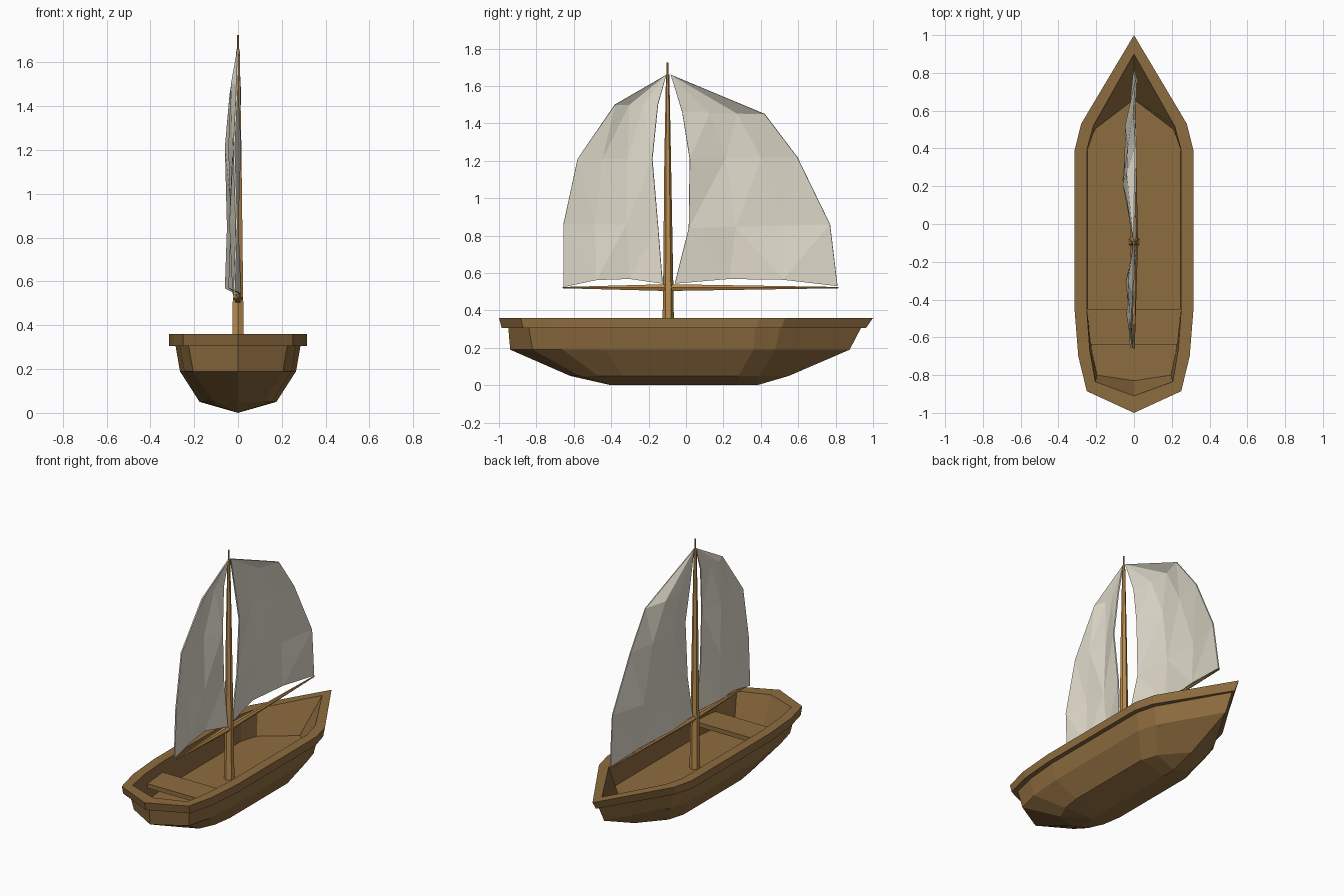
import bpy, bmesh, math
from mathutils import Vector

if "Cube" in bpy.data.objects:
    bpy.data.objects.remove(bpy.data.objects["Cube"])


def material(name, rgb):
    m = bpy.data.materials.new(name)
    m.diffuse_color = (*rgb, 1)
    m.use_nodes = True
    m.node_tree.nodes["Principled BSDF"].inputs["Base Color"].default_value = m.diffuse_color
    return m


HULL_WOOD = material("hull_wood", (0.27, 0.15, 0.05))
SPAR_WOOD = material("spar_wood", (0.50, 0.27, 0.08))
CANVAS = material("canvas", (0.75, 0.71, 0.60))


def finish(name, bm, mat):
    bmesh.ops.remove_doubles(bm, verts=bm.verts, dist=1e-4)
    bmesh.ops.recalc_face_normals(bm, faces=bm.faces)
    me = bpy.data.meshes.new(name)
    bm.to_mesh(me)
    bm.free()
    me.materials.append(mat)
    ob = bpy.data.objects.new(name, me)
    bpy.context.collection.objects.link(ob)
    return ob


def loft(bm, rings, cap_start=False, cap_end=False):
    """Skin closed rings of equal point counts."""
    vs = [[bm.verts.new(p) for p in r] for r in rings]
    n = len(vs[0])
    for a, b in zip(vs, vs[1:]):
        for i in range(n):
            j = (i + 1) % n
            bm.faces.new((a[i], a[j], b[j], b[i]))
    if cap_start:
        bm.faces.new(vs[0])
    if cap_end:
        bm.faces.new(vs[-1])


def deck_ring(z, half):
    """Bow-to-stern half outline mirrored into a closed ring."""
    return [(x, y, z) for x, y in half] + [(-x, y, z) for x, y in half[-2:0:-1]]


# Hull: floor, inner wall, rim, outer planking, bilge, keel line
bm = bmesh.new()
floor = [(0, .66), (.21, .50), (.247, .39), (.247, -.45), (.222, -.68), (.195, -.80), (0, -.83)]
rim_in = [(0, .90), (.215, .52), (.25, .39), (.25, -.45), (.235, -.66), (.205, -.835), (0, -.91)]
rim_out = [(0, 1.0), (.28, .53), (.315, .39), (.315, -.45), (.295, -.70), (.25, -.885), (0, -1.0)]
rim_low = [(0, .962), (.28, .51), (.315, .38), (.315, -.45), (.295, -.69), (.25, -.87), (0, -.985)]
plank = [(0, .935), (.25, .50), (.285, .37), (.285, -.44), (.265, -.67), (.225, -.84), (0, -.95)]
chine = [(0, .875), (.23, .48), (.265, .36), (.265, -.43), (.245, -.66), (.205, -.82), (0, -.94)]
bilge = [(0, .55), (.14, .39), (.175, .28), (.175, -.34), (.155, -.47), (.11, -.57), (0, -.62)]
keel = [(0, max(-.40, min(.38, y))) for _, y in bilge]
levels = [(.18, floor), (.36, rim_in), (.36, rim_out), (.305, rim_low),
          (.305, plank), (.19, chine), (.05, bilge), (0, keel)]
loft(bm, [deck_ring(z, h) for z, h in levels], cap_start=True)
finish("hull", bm, HULL_WOOD)

# Seat board across the stern half
bm = bmesh.new()
seat = [(-.249, -.45), (.249, -.45), (.23, -.64), (-.23, -.64)]
loft(bm, [[(x, y, z) for x, y in seat] for z in (.26, .29)], True, True)
finish("seat", bm, HULL_WOOD)


def spar(name, stations, axis, sides=6):
    """Tapered pole through (centre, radius) stations along axis z or y."""
    bm = bmesh.new()
    rings = []
    for c, r in stations:
        ring = []
        for i in range(sides):
            a = 2 * math.pi * i / sides
            u, v = r * math.cos(a), r * math.sin(a)
            c = Vector(c)
            ring.append(c + (Vector((v, u, 0)) if axis == "z" else Vector((u, 0, v))))
        rings.append(ring)
    loft(bm, rings, True, True)
    return finish(name, bm, SPAR_WOOD)


spar("mast", [((0, -.095, .17), .033), ((0, -.095, .55), .027), ((0, -.098, 1.2), .018),
              ((0, -.098, 1.66), .009), ((0, -.098, 1.661), .005), ((0, -.098, 1.725), .005)], "z")
spar("boom", [((0, -.66, .522), .004), ((0, -.10, .522), .021), ((0, .815, .522), .004)], "y")


def sail(name, luff, leech, foot_rise, belly, apex):
    """Grid between luff and leech edges, pinched at the apex, bulging to -x."""
    bm = bmesh.new()
    cols = len(belly)
    rows = []
    for k, ((y0, z0), (y1, z1)) in enumerate(zip(luff, leech)):
        row = []
        for i in range(cols):
            t = i / (cols - 1)
            rise = foot_rise * math.sin(math.pi * t) if k == 0 else 0
            x = belly[i] * (1, 1.05, 1, .8)[k] + .006 * (-1) ** (i + k)
            row.append(bm.verts.new((x, y0 + (y1 - y0) * t, z0 + (z1 - z0) * t + rise)))
        rows.append(row)
    for a, b in zip(rows, rows[1:]):
        for i in range(cols - 1):
            bm.faces.new((a[i], a[i + 1], b[i + 1], b[i]))
    tip = bm.verts.new((0, *apex))
    for i in range(cols - 1):
        bm.faces.new((rows[-1][i], rows[-1][i + 1], tip))
    bmesh.ops.triangulate(bm, faces=bm.faces)
    ob = finish(name, bm, CANVAS)
    mod = ob.modifiers.new("cloth", "SOLIDIFY")
    mod.thickness = .008
    mod.offset = 0
    return ob


# Sails on either side of the mast
sail("large_sail",
     [(-.06, .543), (.015, .84), (.02, 1.21), (-.02, 1.46)],
     [(.81, .53), (.77, .86), (.595, 1.22), (.42, 1.45)],
     .034, (-.012, -.050, -.036, .006), (-.082, 1.66))
sail("small_sail",
     [(-.125, .543), (-.15, .86), (-.18, 1.21), (-.15, 1.50)],
     [(-.655, .525), (-.655, .86), (-.58, 1.21), (-.38, 1.50)],
     .036, (.004, -.034, -.028, -.012), (-.105, 1.66))
